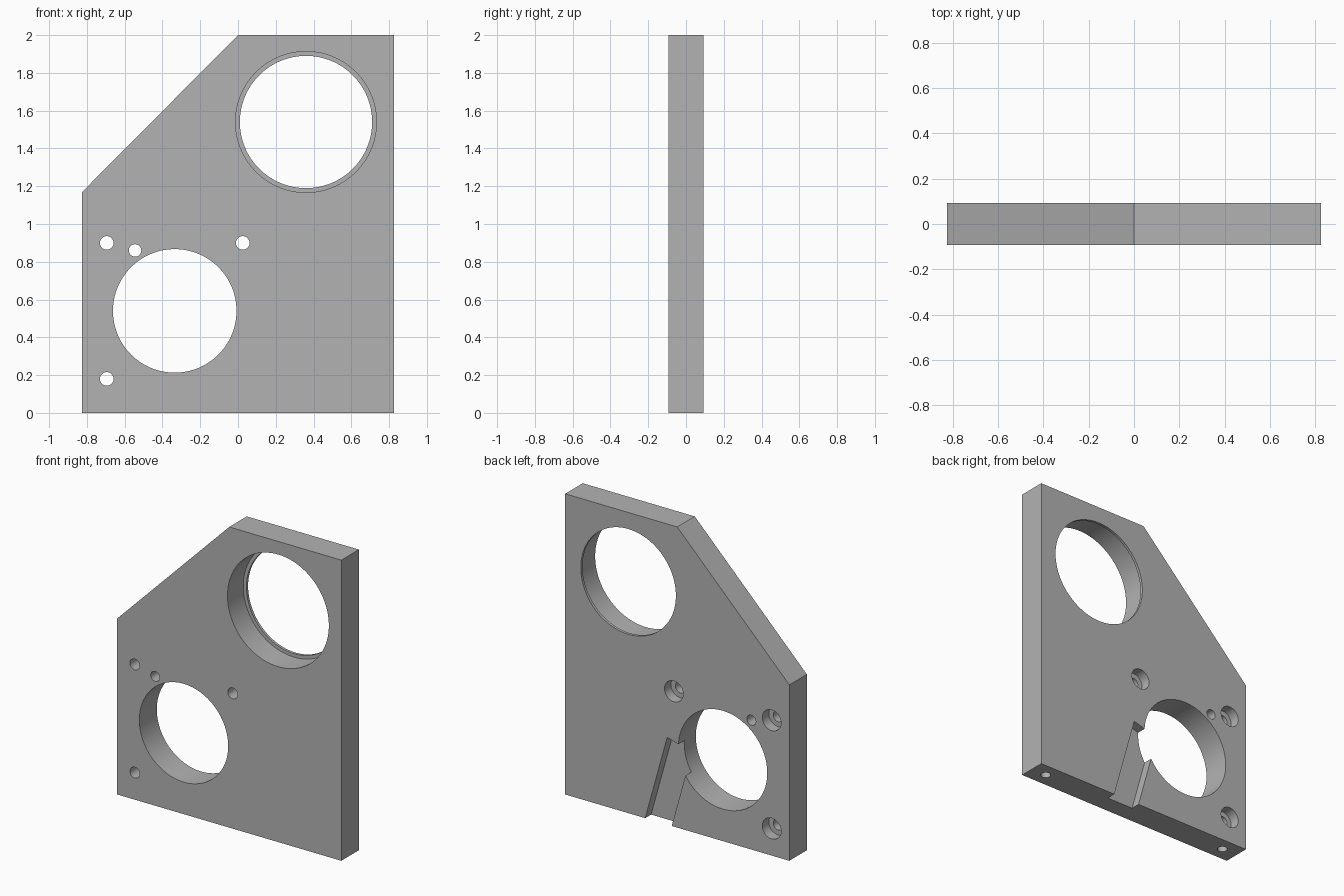
import bpy
import bmesh
import math
from mathutils import Matrix, Vector

cube = bpy.data.objects.get("Cube")
if cube:
    bpy.data.objects.remove(cube, do_unlink=True)

HALF = 0.092          # half the plate thickness
FRONT, BACK = -HALF, HALF
OVER = 0.05           # how far cutters reach past a surface

grey = bpy.data.materials.new("plain grey")
grey.use_nodes = True
colour = (0.45, 0.45, 0.45, 1)
grey.diffuse_color = colour
grey.node_tree.nodes["Principled BSDF"].inputs["Base Color"].default_value = colour


def add_object(name, bm):
    bmesh.ops.recalc_face_normals(bm, faces=bm.faces)
    mesh = bpy.data.meshes.new(name)
    bm.to_mesh(mesh)
    bm.free()
    mesh.materials.append(grey)
    obj = bpy.data.objects.new(name, mesh)
    bpy.context.collection.objects.link(obj)
    return obj


def prism(name, outline, y0, y1):
    """Extrude an x-z outline from y0 to y1."""
    bm = bmesh.new()
    face = bm.faces.new([bm.verts.new((x, y0, z)) for x, z in outline])
    grown = bmesh.ops.extrude_face_region(bm, geom=[face])["geom"]
    verts = [g for g in grown if isinstance(g, bmesh.types.BMVert)]
    bmesh.ops.translate(bm, verts=verts, vec=(0, y1 - y0, 0))
    return add_object(name, bm)


def rod(name, start, end, radius, sides):
    """Cylinder between two points."""
    start, end = Vector(start), Vector(end)
    axis = end - start
    turn = axis.to_track_quat("Z", "Y").to_matrix().to_4x4()
    bm = bmesh.new()
    bmesh.ops.create_cone(bm, cap_ends=True, segments=sides, radius1=radius,
                          radius2=radius, depth=axis.length,
                          matrix=Matrix.Translation((start + end) / 2) @ turn)
    return add_object(name, bm)


def cut(target, cutter):
    cutter.hide_render = True
    mod = target.modifiers.new("cut", "BOOLEAN")
    mod.operation = "DIFFERENCE"
    mod.solver = "EXACT"
    mod.object = cutter
    bpy.context.view_layer.objects.active = target
    bpy.ops.object.modifier_apply(modifier=mod.name)
    bpy.data.objects.remove(cutter, do_unlink=True)


def bore(x, z, radius, y0=FRONT - OVER, y1=BACK + OVER, sides=48):
    cut(plate, rod("bore_cutter", (x, y0, z), (x, y1, z), radius, sides))


# Plate with one sloped corner
plate = prism("mounting_plate",
              [(-0.825, 0), (0.825, 0), (0.825, 2), (0, 2), (-0.825, 1.17)],
              FRONT, BACK)

# Bearing seat: wide from the front, thin retaining lip at the back
bore(0.36, 1.54, 0.35, sides=128)
bore(0.36, 1.54, 0.373, y1=BACK - 0.018, sides=128)

# Motor opening and the small pin hole beside it
bore(-0.335, 0.54, 0.327, sides=128)
bore(-0.545, 0.86, 0.033)

# Screw holes, counterbored from the back
for x, z in [(-0.695, 0.9), (0.025, 0.9), (-0.695, 0.18)]:
    bore(x, z, 0.036)
    bore(x, z, 0.069, y0=BACK - 0.068)

# Tilted slot in the back, from the motor opening to the bottom edge
tilt = math.radians(15.6)
along = Vector((-math.sin(tilt), math.cos(tilt)))
across = Vector((-math.cos(tilt), -math.sin(tilt))) * 0.188
top = Vector((0.074, 0.58))
low = top - along * 0.75
slot = [top, low, low + across, top + across]
cut(plate, prism("slot_cutter", slot, BACK - 0.062, BACK + OVER))

# Blind fixing holes in the bottom edge
for side in (-1, 1):
    x = side * 0.712
    cut(plate, rod("fixing_cutter", (x, 0, -OVER), (x, 0, 0.105), 0.031, 32))

# Smooth bores with crisp edges
bpy.ops.object.select_all(action="DESELECT")
plate.select_set(True)
bpy.context.view_layer.objects.active = plate
bpy.ops.object.shade_smooth_by_angle(angle=math.radians(30))
